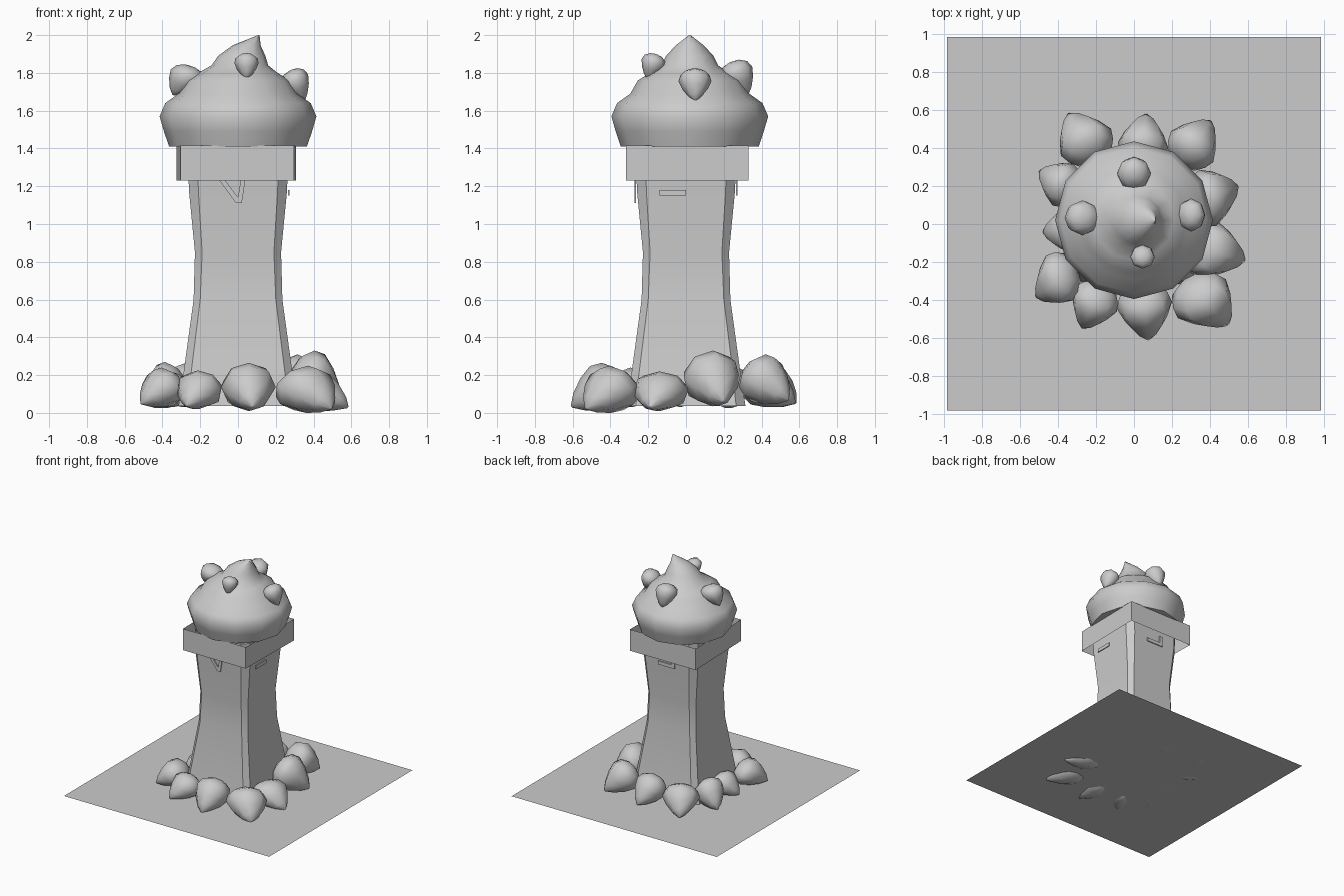
import bpy, math
from mathutils import Vector

if "Cube" in bpy.data.objects:
    bpy.data.objects.remove(bpy.data.objects["Cube"])

grey = bpy.data.materials.new("stone grey")
grey.diffuse_color = (0.6, 0.6, 0.6, 1)
grey.use_nodes = True
grey.node_tree.nodes["Principled BSDF"].inputs["Base Color"].default_value = grey.diffuse_color


def make(name, verts, faces, angle=50):
    mesh = bpy.data.meshes.new(name)
    mesh.from_pydata([tuple(v) for v in verts], [], faces)
    mesh.validate()
    mesh.materials.append(grey)
    mesh.shade_smooth()
    mesh.set_sharp_from_angle(angle=math.radians(angle))
    ob = bpy.data.objects.new(name, mesh)
    bpy.context.collection.objects.link(ob)
    return ob


def loft(rings, bottom=True, top=True):
    """Skin equal-length rings, listed from low to high."""
    n = len(rings[0])
    verts = [v for ring in rings for v in ring]
    faces = []
    for k in range(len(rings) - 1):
        for i in range(n):
            j = (i + 1) % n
            faces.append((k * n + i, k * n + j, (k + 1) * n + j, (k + 1) * n + i))
    if bottom:
        faces.append(tuple(reversed(range(n))))
    if top:
        faces.append(tuple(range(len(verts) - n, len(verts))))
    return verts, faces


def circle(r, z, n, cx=0.0, cy=0.0):
    return [Vector((cx + r * math.cos(math.tau * i / n),
                    cy + r * math.sin(math.tau * i / n), z)) for i in range(n)]


# teardrop: rounded head, narrow tip, fitted into a box
DROP = [(0.05, -1.0), (0.42, -0.68), (0.78, -0.2), (1.0, 0.3), (0.88, 0.68), (0.5, 0.93), (0.08, 1.0)]


def teardrop(name, box, tip):
    verts, faces = loft([circle(r, z * 1.1, 8) for r, z in DROP])
    q = Vector(tip).to_track_quat('-Z', 'Y')
    verts = [q @ v for v in verts]
    for a in range(3):
        lo, hi = min(v[a] for v in verts), max(v[a] for v in verts)
        b0, b1 = box[2 * a], box[2 * a + 1]
        for v in verts:
            v[a] = b0 + (v[a] - lo) / (hi - lo) * (b1 - b0)
    make(name, verts, faces, 60)


# ground sheet
make("ground_sheet", [(-.985, -.98, .035), (.985, -.98, .035), (.985, .985, .035), (-.985, .985, .035)],
     [(0, 1, 2, 3)])

# waisted square column with chamfered corners: height, half width, half flat
rings = []
for z, w, f in [(.036, .315, .265), (.2, .29, .25), (.6, .235, .2),
                (.85, .228, .19), (1.18, .26, .21), (1.4, .265, .215)]:
    rings.append([(w, -f, z), (w, f, z), (f, w, z), (-f, w, z),
                  (-w, f, z), (-w, -f, z), (-f, -w, z), (f, -w, z)])
make("column", *loft(rings), angle=30)

# open square collar
collar = [(-.305, -.318), (.296, -.318), (.306, .332), (-.325, .332)]
make("collar", *loft([[(x, y, z) for x, y in collar] for z in (1.23, 1.415)], False, False), angle=30)

# tiered dome with a leaning peak: radius, height, lean
dome = [(.365, 1.41, 0), (.392, 1.49, 0), (.415, 1.57, 0), (.385, 1.64, 0), (.315, 1.69, 0),
        (.275, 1.76, 0), (.21, 1.80, 0), (.15, 1.84, .01), (.125, 1.89, .02),
        (.075, 1.945, .045), (.004, 2.0, .11)]
make("dome", *loft([circle(r, z, 12, x, .02) for r, z, x in dome]))

# knobs around the dome
for box, tip in [((-.02, .11, -.235, -.11, 1.765, 1.905), (0, -.35, -1)),
                 ((-.365, -.175, -.06, .125, 1.68, 1.845), (-.6, 0, -1)),
                 ((.225, .375, -.04, .135, 1.65, 1.825), (.5, 0, -1)),
                 ((-.09, .09, .175, .355, 1.68, 1.87), (0, .5, -1))]:
    teardrop("dome_knob", box, tip)

# ring of boulders with tips pointing out and down
for box in [(-.39, -.11, .30, .585, .03, .27), (-.085, .18, .30, .58, .03, .27),
            (.18, .43, .28, .55, .045, .31), (.27, .55, -.01, .285, .035, .33),
            (.26, .585, -.28, .01, .01, .22), (.20, .515, -.545, -.25, .0, .25),
            (-.09, .20, -.61, -.30, .01, .265), (-.32, -.085, -.55, -.29, .02, .225),
            (-.52, -.28, -.415, -.15, .03, .24), (-.48, -.25, -.15, .09, .03, .22),
            (-.50, -.27, .09, .32, .025, .27)]:
    out = Vector((box[0] + box[1], box[2] + box[3], 0)).normalized()
    teardrop("boulder", box, (out.x, out.y, -.65))


# thin marker plates near the top of the column
def plate(name, outline, turn):
    rings = [[(x, -d, z) for x, z in outline] for d in (.264, .272)]
    ob = make(name, *loft(rings), angle=30)
    ob.rotation_euler.z = turn


plate("front_chevron", [(-.105, 1.24), (-.01, 1.11), (.02, 1.11), (.04, 1.24),
                        (.015, 1.24), (0, 1.14), (-.075, 1.24)], 0)
corner = [(-.08, 1.15), (.08, 1.15), (.08, 1.24), (.05, 1.24), (.05, 1.18), (-.08, 1.18)]
plate("back_corner_mark", corner, math.pi)
plate("right_bar_mark", [(-.14, 1.15), (.0, 1.15), (.0, 1.18), (-.14, 1.18)], math.pi / 2)
